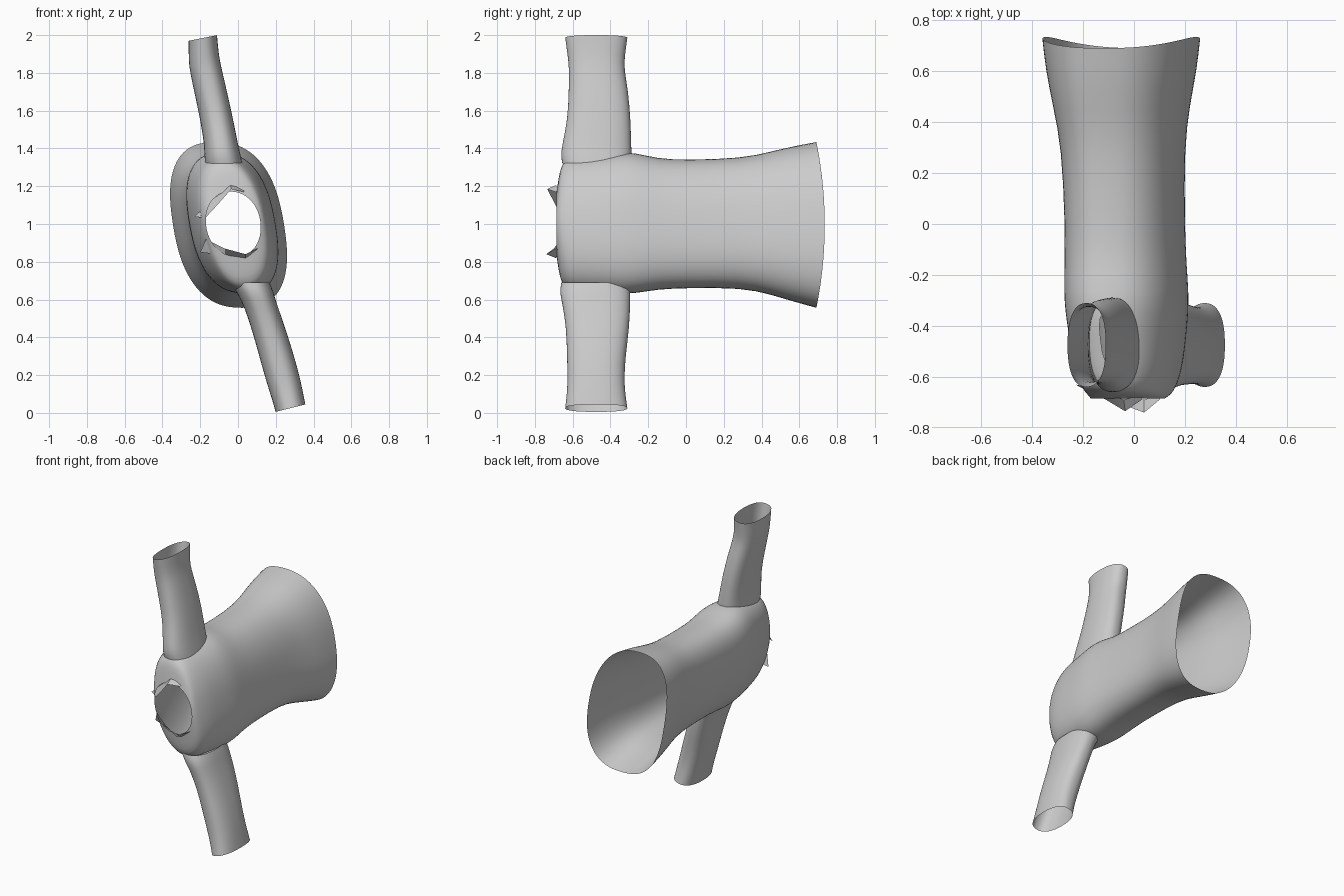
import bpy, bmesh, math

SEG = 40


def finish(name, bm, angle=50, subdiv=1):
    me = bpy.data.meshes.new(name)
    bmesh.ops.recalc_face_normals(bm, faces=bm.faces)
    bm.to_mesh(me)
    bm.free()
    ob = bpy.data.objects.new(name, me)
    bpy.context.collection.objects.link(ob)
    if subdiv:
        mod = ob.modifiers.new("smooth", "SUBSURF")
        mod.levels = mod.render_levels = subdiv
    bpy.ops.object.select_all(action="DESELECT")
    ob.select_set(True)
    bpy.context.view_layer.objects.active = ob
    bpy.ops.object.shade_smooth_by_angle(angle=math.radians(angle))
    return ob


def loft(rings, closed=True):
    bm = bmesh.new()
    vs = [[bm.verts.new(p) for p in r] for r in rings]
    n = len(rings[0])
    for a, b in zip(vs, vs[1:]):
        for i in range(n if closed else n - 1):
            j = (i + 1) % n
            bm.faces.new((a[i], a[j], b[j], b[i]))
    return bm


def superellipse(power):
    for i in range(SEG):
        t = 2 * math.pi * i / SEG
        c, s = math.cos(t), math.sin(t)
        yield (math.copysign(abs(c) ** (2 / power), c),
               math.copysign(abs(s) ** (2 / power), s))


# Shirt body: y, centre x, centre z, half width, half height, lean, roundness, edge bow
sections = [
    (0.69, -0.05, 0.995, 0.295, 0.440, -0.16, 2.5, 0.045),
    (0.58, -0.05, 1.00, 0.283, 0.415, -0.16, 2.5, 0.03),
    (0.45, -0.05, 1.005, 0.253, 0.380, -0.17, 2.5, 0.01),
    (0.30, -0.043, 1.005, 0.228, 0.343, -0.17, 2.5, 0),
    (0.00, -0.036, 1.00, 0.222, 0.340, -0.17, 2.5, 0),
    (-0.15, -0.034, 1.00, 0.226, 0.346, -0.17, 2.5, 0),
    (-0.27, -0.03, 1.005, 0.230, 0.374, -0.17, 2.5, 0),
    (-0.35, -0.028, 1.005, 0.226, 0.374, -0.17, 2.5, 0),
    (-0.45, -0.025, 1.00, 0.215, 0.364, -0.17, 2.4, 0),
    (-0.55, -0.02, 1.00, 0.200, 0.354, -0.17, 2.3, 0),
    (-0.62, -0.02, 1.00, 0.182, 0.348, -0.17, 2.2, 0),
    (-0.66, -0.02, 1.00, 0.166, 0.320, -0.15, 2.1, 0),
    (-0.675, -0.02, 1.00, 0.155, 0.240, -0.10, 2.1, 0),
    (-0.685, -0.025, 1.00, 0.145, 0.172, -0.08, 2.1, 0),
]
rings = []
for y, cx, cz, hx, hz, lean, power, bow in sections:
    rings.append([(cx + hx * u + lean * hz * w, y + bow * (1 - w * w), cz + hz * w)
                  for u, w in superellipse(power)])
body = loft(rings)
# Armholes, kept inside the sleeve outlines
holes = []
for f in body.faces:
    c = f.calc_center_median()
    side = 1 if c.z > 1 else -1
    if abs(c.z - 1) > 0.32 and -0.58 < c.y < -0.36 and abs(c.x + 0.08 * side) < 0.055:
        holes.append(f)
bmesh.ops.delete(body, geom=holes, context="FACES")
finish("shirt_body", body)


# Sleeves: z, centre x, centre y, half width, half depth, cuff tilt
def sleeve(name, path):
    rings = [[(cx + hx * u, cy + hy * w, z + tilt * hx * u)
              for u, w in superellipse(2.4)]
             for z, cx, cy, hx, hy, tilt in path]
    finish(name, loft(rings))


sleeve("upper_sleeve", [
    (1.32, -0.075, -0.475, 0.098, 0.180, 0.0),
    (1.36, -0.082, -0.475, 0.096, 0.188, 0.05),
    (1.42, -0.090, -0.473, 0.088, 0.183, 0.1),
    (1.55, -0.112, -0.460, 0.084, 0.167, 0.2),
    (1.70, -0.145, -0.463, 0.083, 0.158, 0.2),
    (1.82, -0.172, -0.473, 0.082, 0.146, 0.2),
    (1.88, -0.182, -0.475, 0.080, 0.150, 0.2),
    (1.985, -0.186, -0.475, 0.075, 0.165, 0.2),
])
sleeve("lower_sleeve", [
    (0.69, 0.066, -0.480, 0.102, 0.180, 0.0),
    (0.64, 0.090, -0.482, 0.096, 0.188, 0.05),
    (0.58, 0.116, -0.475, 0.086, 0.180, 0.1),
    (0.45, 0.160, -0.467, 0.084, 0.167, 0.2),
    (0.30, 0.205, -0.475, 0.087, 0.155, 0.23),
    (0.18, 0.238, -0.477, 0.086, 0.150, 0.25),
    (0.10, 0.260, -0.476, 0.082, 0.155, 0.25),
    (0.025, 0.278, -0.475, 0.079, 0.165, 0.25),
])

# Loose collar bands at the neck opening: back edge, then front edge
finish("upper_collar_band", loft([
    [(-0.23, -0.63, 1.04), (-0.14, -0.65, 1.125), (-0.04, -0.69, 1.205), (0.04, -0.665, 1.185)],
    [(-0.175, -0.66, 1.03), (-0.11, -0.69, 1.10), (-0.035, -0.735, 1.185), (0.03, -0.69, 1.17)],
], closed=False), 30, 0)
finish("lower_collar_band", loft([
    [(-0.20, -0.63, 0.85), (-0.07, -0.67, 0.835), (0.04, -0.69, 0.82), (0.11, -0.665, 0.865)],
    [(-0.17, -0.66, 0.92), (-0.07, -0.70, 0.87), (0.04, -0.74, 0.84), (0.10, -0.69, 0.87)],
], closed=False), 30, 0)
